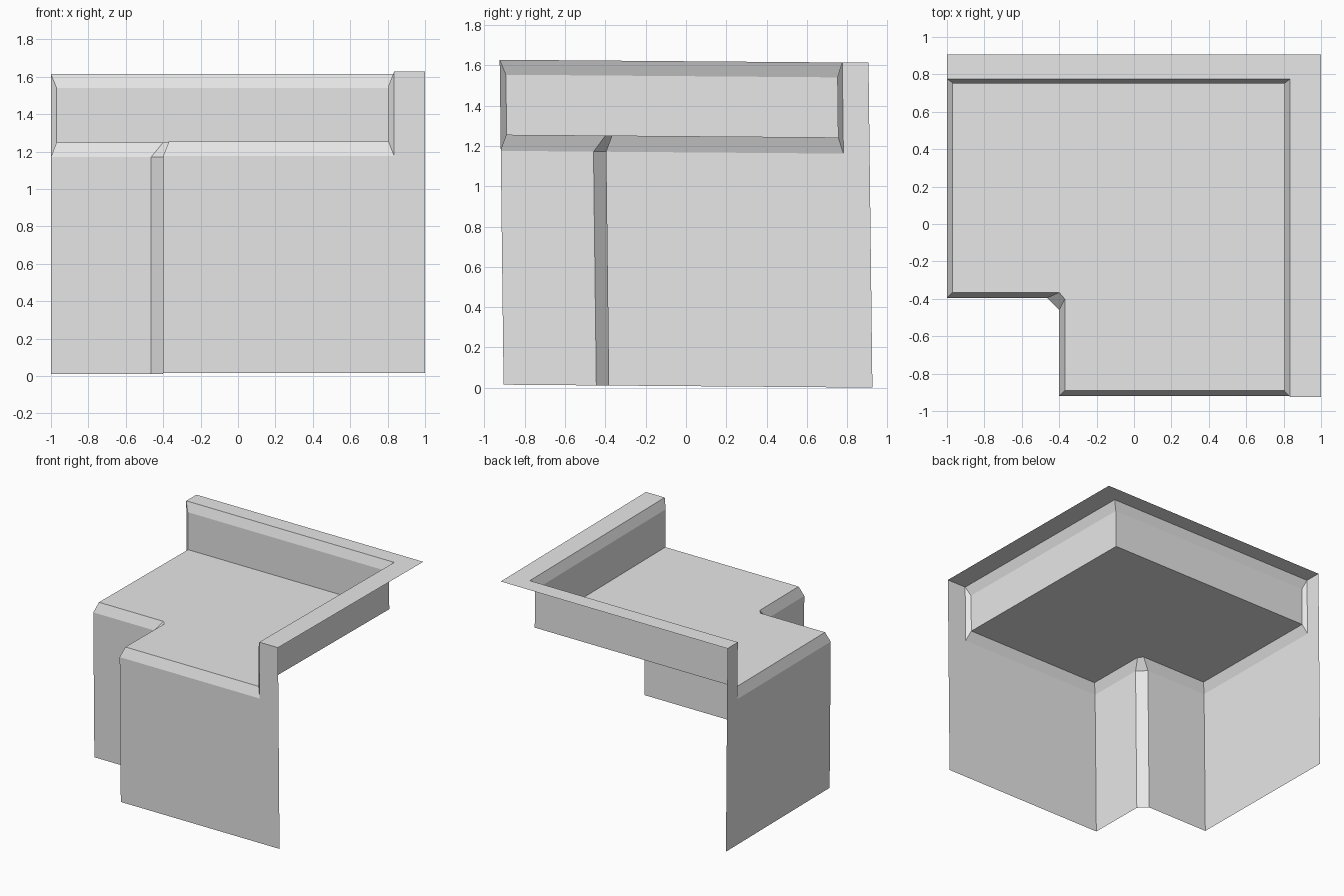
import bpy
import bmesh
from mathutils import Matrix, Vector

default = bpy.data.objects.get("Cube")
if default:
    bpy.data.objects.remove(default, do_unlink=True)

# One plain light grey
grey = bpy.data.materials.new("light_grey")
grey.use_nodes = True
colour = (0.8, 0.8, 0.8, 1)
grey.diffuse_color = colour
grey.node_tree.nodes["Principled BSDF"].inputs["Base Color"].default_value = colour

# The shell leans very slightly
LEAN = Matrix(((1, 0, 0), (0, 1, -0.012), (0, -0.008, 1)))
SHIFT = Vector((0, 0.01, 0))

# Heights: wall foot, wall top, floor, lip below the rim, rim
FOOT, WALL, FLOOR, LIP, RIM = 0.008, 1.168, 1.246, 1.546, 1.62
# Outer limits, and the corner cut out of the plan
SIDE, END, CUT_X, CUT_Y = 1.0, 0.915, -0.4, -0.391
CHAMFER = 0.064
# Inner edges of the rim, and the slope width
RIM_X, RIM_Y, SLOPE = 0.835, 0.785, 0.03


def panel(name, *faces):
    """Make a sheet object from faces given as corner points."""
    bm = bmesh.new()
    for corners in faces:
        bm.faces.new([bm.verts.new(LEAN @ Vector(c) + SHIFT) for c in corners])
    bmesh.ops.remove_doubles(bm, verts=bm.verts, dist=0.0005)
    mesh = bpy.data.meshes.new(name)
    bm.to_mesh(mesh)
    bm.free()
    mesh.materials.append(grey)
    obj = bpy.data.objects.new(name, mesh)
    bpy.context.collection.objects.link(obj)


def at(points, z):
    return [(x, y, z) for x, y in points]


def strips(lower, low_z, upper, high_z):
    """Quads joining two matching open outlines."""
    a, b = at(lower, low_z), at(upper, high_z)
    return [(a[i], a[i + 1], b[i + 1], b[i]) for i in range(len(a) - 1)]


# Plan outlines along the cut corner, outside and inside the slope
outer = [(-SIDE, CUT_Y), (CUT_X - CHAMFER, CUT_Y),
         (CUT_X, CUT_Y - CHAMFER), (CUT_X, -END), (RIM_X, -END)]
inner = [(-SIDE + SLOPE, CUT_Y + SLOPE), (CUT_X, CUT_Y + SLOPE),
         (CUT_X + SLOPE, CUT_Y - 0.005), (CUT_X + SLOPE, -END + SLOPE),
         (RIM_X - SLOPE, -END + SLOPE)]
back_left = (-SIDE + SLOPE, RIM_Y - 0.024)
back_right = (RIM_X - SLOPE, RIM_Y - 0.024)
rim_edge = [(-SIDE, RIM_Y), (RIM_X, RIM_Y), (RIM_X, -END)]
lip_edge = [back_left, back_right, inner[-1]]

# Floor and the slopes around its open edges
panel("floor", at(inner + [back_right, back_left], FLOOR))
panel("floor_slopes", *strips([rim_edge[0]] + outer, WALL,
                              [back_left] + inner, FLOOR))

# Upstand behind the floor, with a sloped lip
panel("upstand", *strips(lip_edge, FLOOR, lip_edge, LIP))
panel("upstand_lip", *strips(lip_edge, LIP, rim_edge, RIM))
panel("rim", at([(-SIDE, END), rim_edge[0], rim_edge[1], rim_edge[2],
                 (SIDE, -END), (SIDE, END)], RIM))


def upstand_end(name, edge, lip):
    panel(name, [(*edge, WALL), (*lip, FLOOR), (*lip, LIP), (*edge, RIM)])


upstand_end("left_upstand_end", rim_edge[0], lip_edge[0])
upstand_end("front_upstand_end", rim_edge[-1], lip_edge[-1])

# Walls: the cut corner, then the two that rise to the rim
panel("cut_corner_walls", *strips(outer[:4], FOOT, outer[:4], WALL))


def tall_wall(name, start, step, stop):
    """Wall running from start to stop, rising to the rim after the step."""
    panel(name, [(*start, FOOT), (*stop, FOOT), (*stop, RIM),
                 (*step, RIM), (*step, WALL), (*start, WALL)])


tall_wall("front_wall", outer[3], outer[4], (SIDE, -END))
tall_wall("side_wall", outer[0], rim_edge[0], (-SIDE, END))
